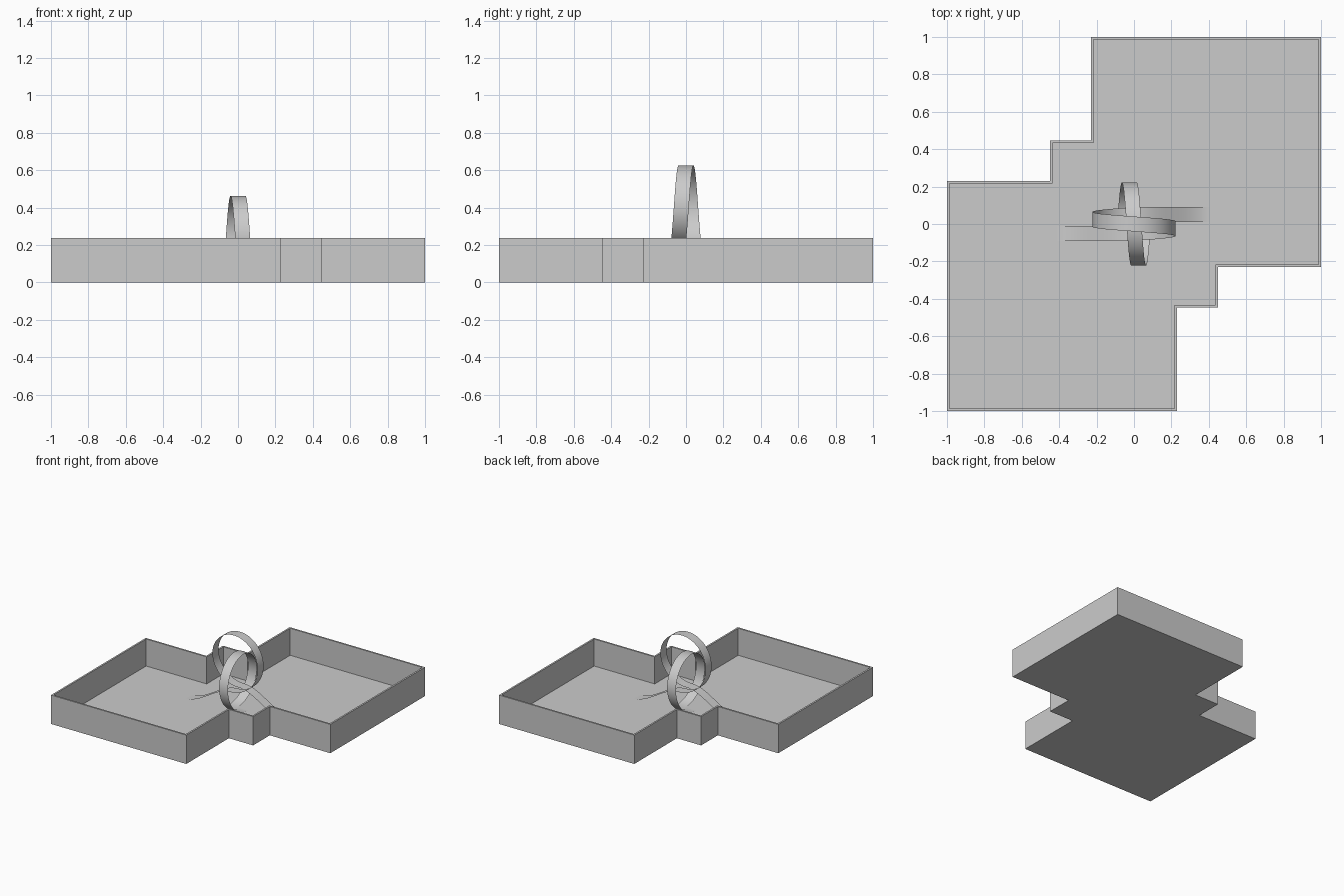
import bpy
from math import sin, cos, pi
from mathutils import Vector

cube = bpy.data.objects.get("Cube")
if cube:
    bpy.data.objects.remove(cube, do_unlink=True)

HEIGHT, FLOOR, WALL = 0.237, 0.015, 0.014
TRACK_Z = 0.018          # flat track lies just over the floor
HALF = 0.04              # half of the track width
LANE = 0.05              # sideways shift of a lane at the foot of a loop
RADIUS = 0.222
HIGH_Z = 0.181           # foot of the raised loop
RAMP = 0.41

grey = bpy.data.materials.new("plain grey")
grey.use_nodes = True
grey.diffuse_color = (0.6, 0.6, 0.6, 1)
bsdf = next(n for n in grey.node_tree.nodes if n.type == 'BSDF_PRINCIPLED')
bsdf.inputs["Base Color"].default_value = grey.diffuse_color


def add_mesh(name, verts, faces, smooth=False):
    mesh = bpy.data.meshes.new(name)
    mesh.from_pydata(verts, [], faces)
    mesh.materials.append(grey)
    for p in mesh.polygons:
        p.use_smooth = smooth
    obj = bpy.data.objects.new(name, mesh)
    bpy.context.collection.objects.link(obj)
    return obj


def ribbon(name, points, side=None, turn=False):
    """Thin strip along points; side is a fixed sideways axis or follows the path."""
    verts = []
    for i, p in enumerate(points):
        if side:
            across = Vector(side)
        else:
            t = points[min(i + 1, len(points) - 1)] - points[max(i - 1, 0)]
            across = Vector((-t.y, t.x, 0)).normalized()
        verts += [p + across * HALF, p - across * HALF]
    if turn:
        verts = [Vector((-v.x, -v.y, v.z)) for v in verts]
    faces = [(2 * i, 2 * i + 1, 2 * i + 3, 2 * i + 2) for i in range(len(points) - 1)]
    return add_mesh(name, verts, faces, smooth=True)


# Tray: stepped outline, second half is the first turned half way round
half = [(-1, -1), (0.23, -1), (0.23, -0.447), (0.45, -0.447), (0.45, -0.23), (1, -0.23)]
outer = [Vector(p) for p in half] + [-Vector(p) for p in half]
n = len(outer)
inner = []
for i, p in enumerate(outer):
    a = (p - outer[i - 1]).normalized()
    b = (outer[(i + 1) % n] - p).normalized()
    inner.append(p + WALL * Vector((-a.y - b.y, a.x + b.x)))
verts = []
for loop, z in ((outer, 0), (outer, HEIGHT), (inner, HEIGHT), (inner, FLOOR)):
    verts += [(p.x, p.y, z) for p in loop]
faces = [tuple(reversed(range(n))), tuple(range(3 * n, 4 * n))]
for k in range(3):
    for i in range(n):
        j = (i + 1) % n
        faces.append((k * n + i, k * n + j, (k + 1) * n + j, (k + 1) * n + i))
add_mesh("tray", verts, faces)

# Loops: each circle drifts sideways from one lane to the other
STEPS = 72
high, low = [], []
for i in range(STEPS + 1):
    t = i / STEPS
    a = 2 * pi * t
    out, up = -RADIUS * sin(a), RADIUS * (1 - cos(a))
    drift = LANE * (1 - 2 * t)
    high.append(Vector((out, drift, HIGH_Z + up)))
    low.append(Vector((drift, out, TRACK_Z + up)))
ribbon("raised_loop", high, side=(0, -1, 0))
ribbon("low_loop", low, side=(1, 0, 0))

# Ramp from the raised loop down to the floor
ramp = []
for i in range(25):
    t = i / 24
    ease = t * t * (3 - 2 * t)
    ramp.append(Vector((-RAMP * t, -LANE, HIGH_Z + (TRACK_Z - HIGH_Z) * ease)))

# Flat track: rounded bend round one lobe of the tray
corners = [Vector(c) for c in ((-RAMP, -LANE, TRACK_Z), (-0.8, -LANE, TRACK_Z),
                               (-0.8, -0.61, TRACK_Z), (-LANE, -0.61, TRACK_Z),
                               (-LANE, 0, TRACK_Z))]
BEND = 0.16
flat = [corners[0]]
for before, c, after in zip(corners, corners[1:], corners[2:]):
    d_in = (before - c).normalized()
    d_out = (after - c).normalized()
    centre = c + BEND * (d_in + d_out)
    for k in range(13):
        a = pi / 2 * k / 12
        flat.append(centre - BEND * (d_out * cos(a) + d_in * sin(a)))
flat.append(corners[-1])

for label, turn in (("front", False), ("back", True)):
    ribbon(label + "_ramp", ramp, turn=turn)
    ribbon(label + "_floor_track", flat, turn=turn)
